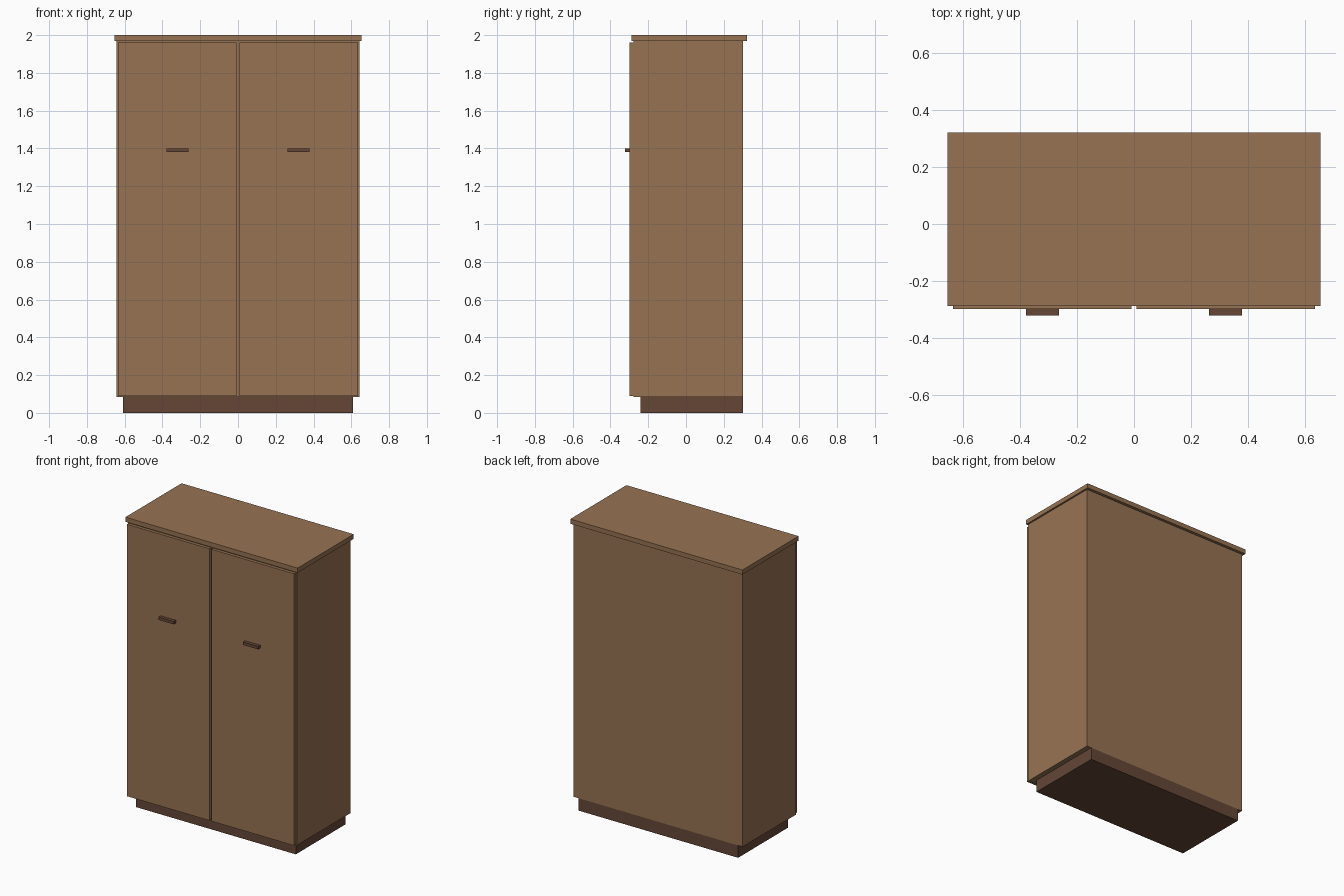
import bpy
import bmesh
from mathutils import Vector

cube = bpy.data.objects.get("Cube")
if cube:
    bpy.data.objects.remove(cube, do_unlink=True)


def make_material(name, colour):
    mat = bpy.data.materials.new(name)
    mat.use_nodes = True
    mat.diffuse_color = colour
    mat.node_tree.nodes["Principled BSDF"].inputs["Base Color"].default_value = colour
    return mat


def box(name, low, high, mat):
    """Axis-aligned box between two corners, with its origin at the centre."""
    low, high = Vector(low), Vector(high)
    size = high - low
    bm = bmesh.new()
    bmesh.ops.create_cube(bm, size=1)
    bmesh.ops.scale(bm, vec=size, verts=bm.verts)
    mesh = bpy.data.meshes.new(name)
    bm.to_mesh(mesh)
    bm.free()
    mesh.materials.append(mat)
    obj = bpy.data.objects.new(name, mesh)
    obj.location = (low + high) / 2
    bpy.context.collection.objects.link(obj)
    return obj


wood = make_material("warm wood", (0.309, 0.171, 0.084, 1))
dark = make_material("dark wood", (0.130, 0.061, 0.037, 1))

BACK, FRONT, DOOR_FRONT = 0.302, -0.278, -0.299
PLINTH_TOP, BODY_TOP = 0.085, 1.968

# Plinth, body and overhanging top
box("plinth", (-0.608, -0.24, 0), (0.608, BACK, PLINTH_TOP), dark)
box("body", (-0.643, FRONT, PLINTH_TOP), (0.643, BACK, BODY_TOP), wood)
box("top_panel", (-0.655, -0.288, BODY_TOP), (0.655, 0.322, 2), wood)

# Mirrored doors with bar handles
for side, sign in (("left", 1), ("right", -1)):
    for part, inner, outer, front, back, bottom, top, mat in (
        ("door", 0.008, 0.636, DOOR_FRONT, FRONT, 0.09, 1.96, wood),
        ("handle", 0.263, 0.379, -0.322, DOOR_FRONT, 1.38, 1.4, dark),
    ):
        x_low, x_high = sorted((sign * inner, sign * outer))
        box(f"{side}_{part}", (x_low, front, bottom), (x_high, back, top), mat)
